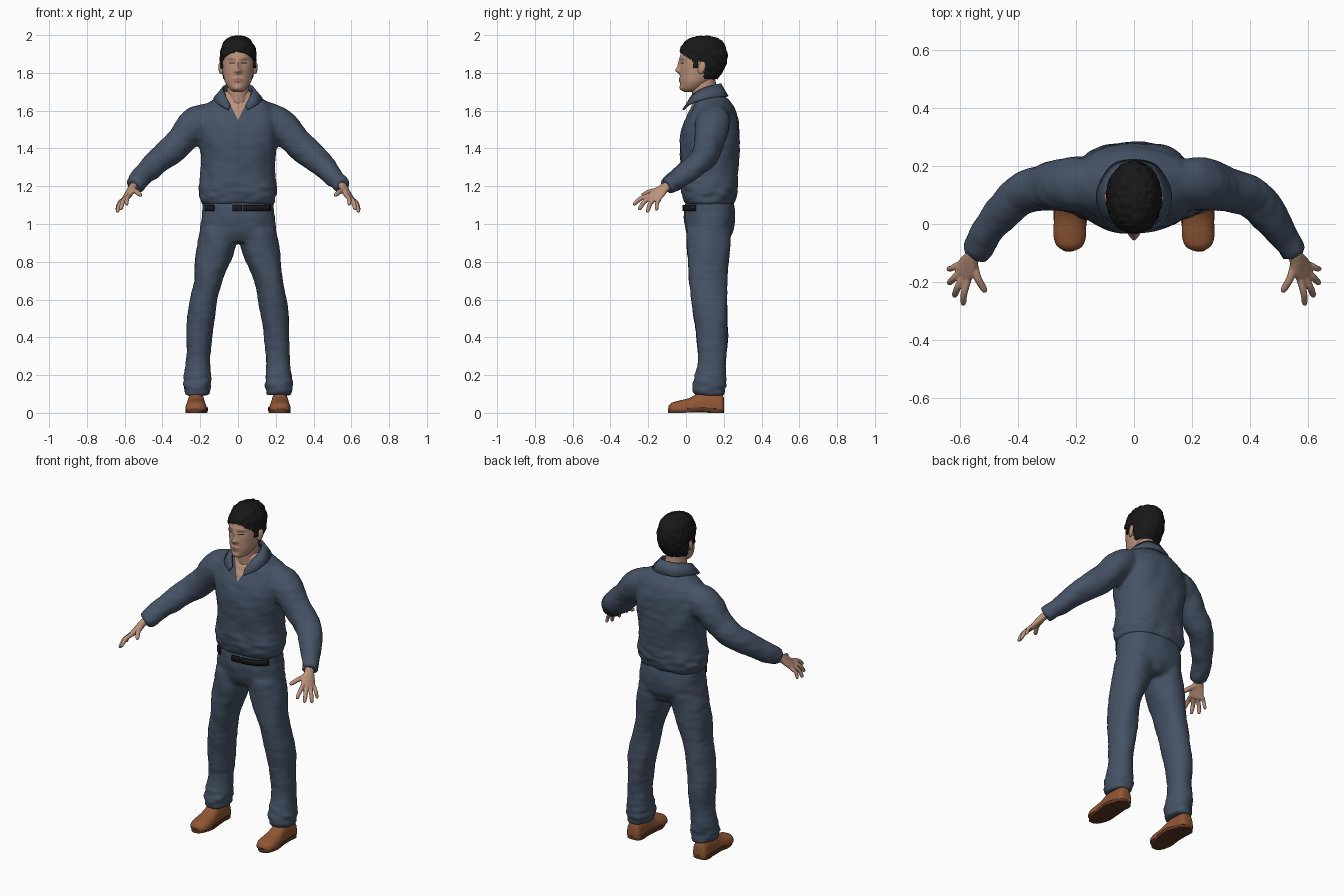
import bpy, bmesh, math
from mathutils import Vector, noise

cube = bpy.data.objects.get("Cube")
if cube:
    bpy.data.objects.remove(cube, do_unlink=True)


def material(name, r, g, b):
    mat = bpy.data.materials.new(name)
    mat.use_nodes = True
    mat.diffuse_color = (r, g, b, 1)
    shader = mat.node_tree.nodes["Principled BSDF"]
    shader.inputs["Base Color"].default_value = (r, g, b, 1)
    shader.inputs["Roughness"].default_value = 0.8
    return mat


cloth = material("navy cloth", 0.06, 0.084, 0.13)
skin = material("skin", 0.5, 0.29, 0.2)
lips = material("lips", 0.4, 0.19, 0.14)
hair_black = material("black hair", 0.009, 0.009, 0.01)
leather = material("brown leather", 0.28, 0.095, 0.035)
sole_brown = material("dark brown sole", 0.11, 0.04, 0.018)
belt_black = material("black belt", 0.01, 0.01, 0.011)


def power(value, exponent):
    return math.copysign(abs(value) ** exponent, value)


def spline(rows, steps):
    """Catmull-Rom interpolation through rows of numbers."""
    rows = [Vector(r) for r in rows]
    result = []
    for i in range(len(rows) - 1):
        a, b, c, d = (rows[max(0, min(len(rows) - 1, i + k))] for k in (-1, 0, 1, 2))
        for k in range(steps):
            t = k / steps
            result.append(b + (c - a) * (t / 2) + (a * 2 - b * 5 + c * 4 - d) * (t * t / 2)
                          + (b * 3 - a - c * 3 + d) * (t ** 3 / 2))
    return result + [rows[-1]]


def loft(bm, rows, hint=(1, 0, 0), sides=32, square=2.0, steps=5, upright=False):
    """Closed tube through rows of (x, y, z, half width, half depth)."""
    rows = spline(rows, steps)
    rings = []
    for i, row in enumerate(rows):
        centre = Vector(row[:3])
        ahead, behind = rows[min(i + 1, len(rows) - 1)], rows[max(i - 1, 0)]
        tangent = Vector((0, 0, 1)) if upright else (Vector(ahead[:3]) - Vector(behind[:3])).normalized()
        wide = Vector(hint)
        wide = (wide - tangent * wide.dot(tangent)).normalized()
        deep = tangent.cross(wide)
        ring = []
        for k in range(sides):
            angle = math.tau * k / sides
            ring.append(bm.verts.new(centre
                        + wide * row[3] * power(math.cos(angle), 2 / square)
                        + deep * row[4] * power(math.sin(angle), 2 / square)))
        rings.append(ring)
    for low, high in zip(rings, rings[1:]):
        for k in range(sides):
            n = (k + 1) % sides
            bm.faces.new((low[k], low[n], high[n], high[k]))
    bm.faces.new(rings[0][::-1])
    bm.faces.new(rings[-1])


def stack(bm, rows, **options):
    """Upright loft from rows of (z, x, y, half width, half depth)."""
    loft(bm, [(x, y, z, a, b) for z, x, y, a, b in rows], upright=True, **options)


def finish(name, bm, *mats, voxel=0, relax=0):
    bmesh.ops.recalc_face_normals(bm, faces=bm.faces)
    mesh = bpy.data.meshes.new(name)
    bm.to_mesh(mesh)
    bm.free()
    obj = bpy.data.objects.new(name, mesh)
    bpy.context.collection.objects.link(obj)
    for mat in mats:
        mesh.materials.append(mat)
    bpy.ops.object.select_all(action="DESELECT")
    obj.select_set(True)
    bpy.context.view_layer.objects.active = obj
    if voxel:
        fuse = obj.modifiers.new("fuse", "REMESH")
        fuse.mode, fuse.voxel_size = "VOXEL", voxel
        soft = obj.modifiers.new("soften", "SMOOTH")
        soft.iterations = relax
        bpy.ops.object.modifier_apply(modifier="fuse")
        bpy.ops.object.modifier_apply(modifier="soften")
    bpy.ops.object.shade_smooth_by_angle(angle=math.radians(50))
    return obj


def wrinkle(obj, amount):
    """Soft cloth folds, stronger where the fabric bunches up."""
    normals = [v.normal.copy() for v in obj.data.vertices]
    for v, normal in zip(obj.data.vertices, normals):
        x, y, z = v.co
        bunch = math.exp(-((z - 0.14) / 0.06) ** 2) + 0.7 * math.exp(-((z - 1.17) / 0.05) ** 2)
        fold = noise.noise(Vector((x * 9, y * 9, z * 7 + x * 6)))
        crease = noise.noise(Vector((x * 14, y * 14, z * 38)))
        v.co += normal * amount * (fold + crease * (0.3 + bunch))


# Shirt: torso and sleeves fused into one garment
bm = bmesh.new()
stack(bm, [(1.105, 0, 0.125, 0.19, 0.132), (1.13, 0, 0.125, 0.197, 0.14), (1.18, 0, 0.125, 0.206, 0.15),
           (1.26, 0, 0.125, 0.198, 0.15), (1.36, 0, 0.127, 0.198, 0.156), (1.46, 0, 0.128, 0.208, 0.157),
           (1.54, 0, 0.133, 0.215, 0.145), (1.61, 0, 0.14, 0.2, 0.115), (1.655, 0, 0.135, 0.14, 0.09),
           (1.685, 0, 0.12, 0.085, 0.075), (1.705, 0, 0.115, 0.07, 0.065)], sides=48, square=2.3)
for side in (1, -1):
    loft(bm, [(side * x, y, z, r, r) for x, y, z, r in (
        (0.13, 0.14, 1.56, 0.085), (0.225, 0.138, 1.525, 0.092), (0.31, 0.125, 1.435, 0.079),
        (0.395, 0.1, 1.355, 0.071), (0.465, 0.03, 1.295, 0.063), (0.53, -0.06, 1.225, 0.05),
        (0.555, -0.1, 1.2, 0.045))], hint=(0, 1, 0))
shirt = finish("shirt", bm, cloth, skin, voxel=0.011, relax=5)
wrinkle(shirt, 0.009)

# Open neckline cut into the shirt front
bm = bmesh.new()
bm.from_mesh(shirt.data)
for side in (1, -1):
    front = [f for f in bm.faces if f.calc_center_median().y < 0.1 and f.calc_center_median().z > 1.53]
    geometry = front + list({e for f in front for e in f.edges} | {v for f in front for v in f.verts})
    bmesh.ops.bisect_plane(bm, geom=geometry, plane_co=(0, 0, 1.55), plane_no=(side, 0, -0.5))
for face in bm.faces:
    spot = face.calc_center_median()
    face.material_index = int(spot.y < 0.1 and abs(spot.x) < (spot.z - 1.55) * 0.5)
bm.to_mesh(shirt.data)
bm.free()

# Collar: a folded strip around the neck
bm = bmesh.new()
upper = spline([(0.04, 0.005, 1.63), (0.068, 0.04, 1.685), (0.078, 0.1, 1.72), (0.05, 0.165, 1.738), (0, 0.18, 1.742)], 5)
lower = spline([(0.05, -0.015, 1.605), (0.105, 0.02, 1.635), (0.125, 0.11, 1.665), (0.075, 0.2, 1.675), (0, 0.22, 1.675)], 5)
pairs = [(bm.verts.new(a), bm.verts.new(b)) for a, b in zip(upper, lower)]
for (a, b), (c, d) in zip(pairs, pairs[1:]):
    bm.faces.new((a, b, d, c))
collar = finish("collar", bm, cloth)
collar.modifiers.new("both sides", "MIRROR").use_clip = True
thick = collar.modifiers.new("thickness", "SOLIDIFY")
thick.thickness, thick.offset = 0.012, 0

# Trousers
bm = bmesh.new()
stack(bm, [(0.9, 0, 0.12, 0.17, 0.095), (0.95, 0, 0.122, 0.2, 0.12), (1.0, 0, 0.125, 0.2, 0.132),
           (1.05, 0, 0.125, 0.192, 0.136), (1.125, 0, 0.125, 0.183, 0.128)], sides=48, square=2.3)
for side in (1, -1):
    stack(bm, [(z, side * x, y, a, b) for z, x, y, a, b in (
        (0.97, 0.1, 0.122, 0.1, 0.118), (0.85, 0.122, 0.118, 0.1, 0.112), (0.7, 0.16, 0.115, 0.077, 0.102),
        (0.5, 0.196, 0.132, 0.073, 0.09), (0.3, 0.211, 0.14, 0.063, 0.074), (0.16, 0.215, 0.127, 0.073, 0.082),
        (0.095, 0.215, 0.125, 0.062, 0.08))], square=2.2)
wrinkle(finish("trousers", bm, cloth, voxel=0.011, relax=4), 0.008)

# Belt pieces showing below the shirt hem
bm = bmesh.new()
for start, end in ((0.03, 0.175), (-0.03, 0.02), (-0.178, -0.13)):
    previous = None
    for k in range(13):
        x = start + (end - start) * k / 12
        y = 0.121 - 0.139 * (1 - (abs(x) / 0.195) ** 2.3) ** (1 / 2.3)
        edge = [bm.verts.new((x, y, z)) for z in (1.068, 1.1)]
        if previous:
            bm.faces.new((previous[0], edge[0], edge[1], previous[1]))
        previous = edge
finish("belt", bm, belt_black).modifiers.new("thickness", "SOLIDIFY").thickness = 0.009

# Head with sculpted face
skull = [(1.7, 0.02, 0.022, 0.03), (1.715, 0.03, 0.045, 0.057), (1.75, 0.05, 0.068, 0.081),
         (1.79, 0.068, 0.079, 0.1), (1.83, 0.08, 0.086, 0.112), (1.87, 0.085, 0.088, 0.117),
         (1.91, 0.087, 0.085, 0.113), (1.95, 0.09, 0.07, 0.095), (1.975, 0.09, 0.045, 0.06), (1.985, 0.09, 0.012, 0.015)]
bm = bmesh.new()
stack(bm, [(z, 0, y, a, b) for z, y, a, b in skull], sides=96, steps=8)
features = [(0, 1.813, 0.014, 0.016, -0.022), (0, 1.845, 0.011, 0.026, -0.011), (0.014, 1.808, 0.009, 0.009, -0.007),
            (0.035, 1.857, 0.02, 0.013, 0.008), (0.034, 1.852, 0.014, 0.006, -0.004), (0.03, 1.88, 0.025, 0.009, -0.004),
            (0, 1.768, 0.024, 0.006, -0.007), (0, 1.755, 0.02, 0.006, -0.006), (0, 1.72, 0.025, 0.014, -0.006)]
for v in bm.verts:
    if v.co.y < 0.05:
        v.co.y += sum(push * math.exp(-((abs(v.co.x) - x) / w) ** 2 - ((v.co.z - z) / h) ** 2)
                      for x, z, w, h, push in features)
for face in bm.faces:
    x, y, z = face.calc_center_median()
    if y < 0.05:
        if (x / 0.027) ** 2 + ((z - 1.762) / 0.011) ** 2 < 1:
            face.material_index = 1
        elif ((abs(x) - 0.035) / 0.017) ** 2 + ((z - 1.854) / 0.0035) ** 2 < 1:
            face.material_index = 2
finish("head", bm, skin, lips, hair_black)
bm = bmesh.new()
loft(bm, [(0, 0.115, 1.58, 0.07, 0.07), (0, 0.1, 1.67, 0.058, 0.066), (0, 0.088, 1.8, 0.06, 0.065)])
finish("neck", bm, skin)
for side, label in ((1, "left"), (-1, "right")):
    bm = bmesh.new()
    bmesh.ops.create_uvsphere(bm, u_segments=20, v_segments=12, radius=1)
    for v in bm.verts:
        v.co = Vector((side * (0.09 + 0.013 * v.co.x + 0.006 * v.co.y), 0.083 + 0.02 * v.co.y + 0.006 * v.co.z, 1.828 + 0.034 * v.co.z))
    finish(label + "_ear", bm, skin)


# Hair: a tousled shell trimmed along the hairline
def hairline(x, y):
    if y < 0.035:
        return 1.915 - 6 * x * x
    if y < 0.06:
        return 1.825
    return 1.862 if y < 0.1 else 1.765


bm = bmesh.new()
stack(bm, [(z + max(0, z - 1.87) * 0.09, 0, y + 0.004, a + 0.008, b + 0.012) for z, y, a, b in skull[2:]], sides=96, steps=8)
bmesh.ops.delete(bm, geom=[f for f in bm.faces if f.calc_center_median().z
                 < hairline(*f.calc_center_median()[:2])], context="FACES")
bm.normal_update()
for v in bm.verts:
    lock = noise.noise(Vector((v.co.x * 60, v.co.y * 60, v.co.z * 35)))
    v.co += Vector((v.co.x, v.co.y - 0.09, (v.co.z - 1.85) * 0.5)).normalized() * lock * 0.006
finish("hair", bm, hair_black).modifiers.new("thickness", "SOLIDIFY").thickness = 0.012

for side, label in ((1, "left"), (-1, "right")):
    # Hand: palm, four fingers and a thumb
    bm = bmesh.new()
    loft(bm, [(side * x, y, z, a, b) for x, y, z, a, b in (
        (0.54, -0.08, 1.215, 0.026, 0.022), (0.56, -0.115, 1.19, 0.029, 0.021), (0.575, -0.145, 1.165, 0.04, 0.018),
        (0.592, -0.172, 1.138, 0.041, 0.015), (0.597, -0.18, 1.13, 0.03, 0.009))],
         hint=(side * 0.04, 0.06, -0.025), sides=24)
    for base, tip, r in (((0.573, -0.19, 1.152), (0.59, -0.28, 1.1), 0.012),
                         ((0.588, -0.182, 1.142), (0.621, -0.25, 1.074), 0.0125),
                         ((0.6, -0.165, 1.134), (0.64, -0.205, 1.06), 0.012),
                         ((0.608, -0.14, 1.13), (0.642, -0.155, 1.07), 0.0105),
                         ((0.555, -0.13, 1.178), (0.512, -0.235, 1.15), 0.0135)):
        a, b = Vector(base), Vector(tip)
        bend = Vector((0.006, -0.006, 0.008))
        path = [(a, 1.05), (a.lerp(b, 0.45) + bend, 1.0), (a.lerp(b, 0.88) + bend * 0.3, 0.85), (b, 0.4)]
        loft(bm, [(side * p.x, p.y, p.z, r * k, r * k) for p, k in path], hint=(0.3, 0.5, 0.8), sides=16)
    finish(label + "_hand", bm, skin, voxel=0.004, relax=3)

    # Shoe upper, lofted from heel to toe with a flat underside
    bm = bmesh.new()
    loft(bm, [(side * 0.222, y, 0.02, w, h) for y, w, h in (
        (0.2, 0.03, 0.06), (0.185, 0.043, 0.085), (0.13, 0.046, 0.1), (0.07, 0.049, 0.088), (0.02, 0.054, 0.06),
        (-0.04, 0.056, 0.044), (-0.075, 0.045, 0.034), (-0.092, 0.02, 0.018))], sides=40, square=2.4)
    for v in bm.verts:
        v.co.z = max(v.co.z, 0.015)
    finish(label + "_shoe", bm, leather)

    # Sole with raised arch and a heel
    bm = bmesh.new()
    stack(bm, [(z, side * 0.222, 0.053, 0.056, 0.149) for z in (0.004, 0.024)], sides=48, square=2.8, steps=1)
    for v in bm.verts:
        v.co.z += 0.008 * math.exp(-((v.co.y - 0.08) / 0.04) ** 2) - (0.004 if v.co.z < 0.01 and v.co.y < 0 else 0)
        v.co.x += side * 0.006 * math.cos((v.co.y - 0.05) * 20) * (-1 if v.co.x * side < 0.222 else 0)
    stack(bm, [(z, side * 0.222, 0.157, 0.049, 0.043) for z in (0, 0.02)], square=2.8, steps=1)
    finish(label + "_sole", bm, sole_brown)
